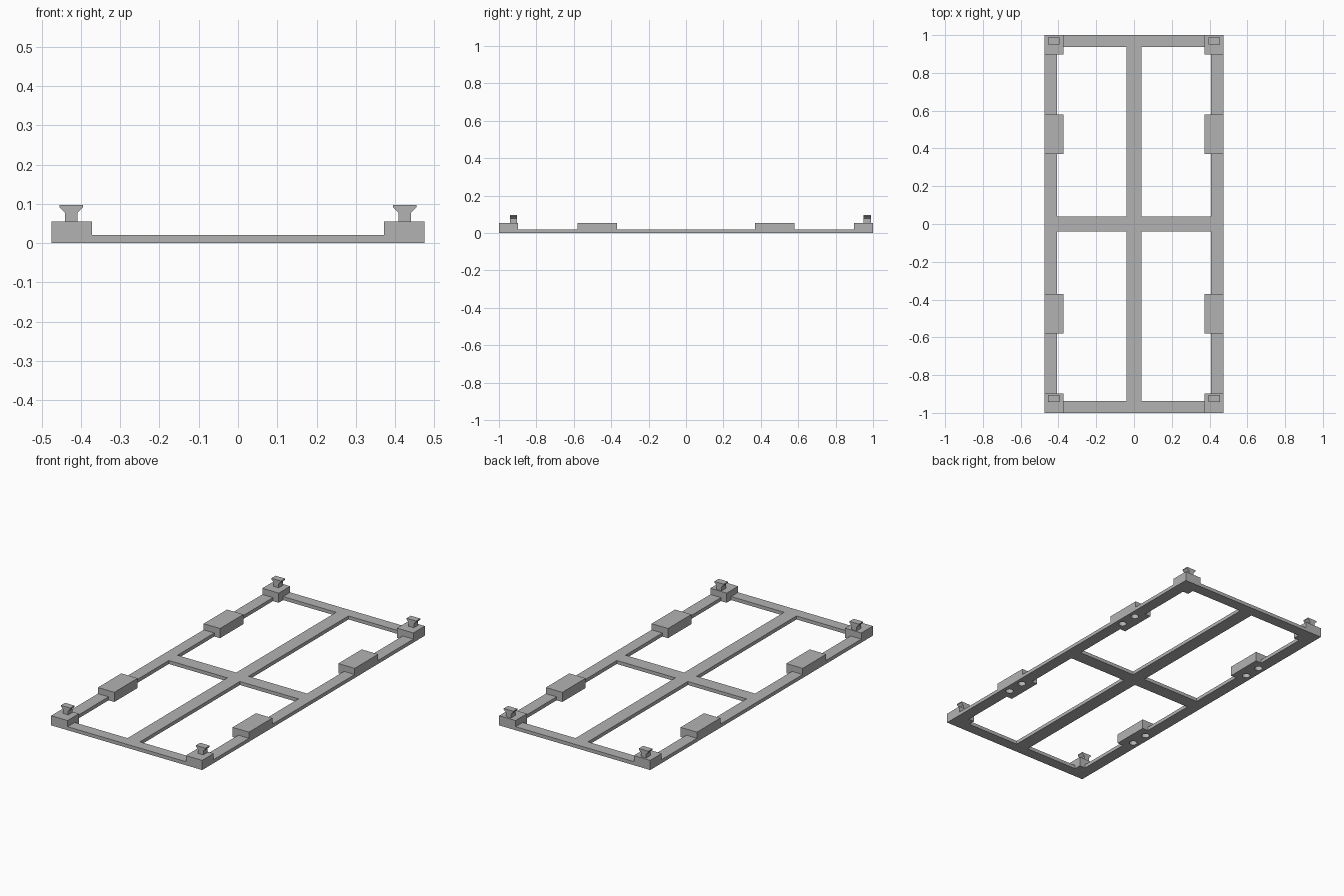
import bpy
import bmesh
from mathutils import Matrix, Vector

cube = bpy.data.objects.get("Cube")
if cube:
    bpy.data.objects.remove(cube, do_unlink=True)

HALF_X, HALF_Y = 0.475, 1.0
BAR_H, PAD_H = 0.02, 0.055
PAD_X = 0.372            # inner edge of every pad

grey = bpy.data.materials.new("plain grey")
grey.use_nodes = True
colour = (0.45, 0.45, 0.45, 1)
grey.diffuse_color = colour
grey.node_tree.nodes["Principled BSDF"].inputs["Base Color"].default_value = colour


def finish(bm, name):
    bmesh.ops.recalc_face_normals(bm, faces=bm.faces)
    mesh = bpy.data.meshes.new(name)
    bm.to_mesh(mesh)
    bm.free()
    mesh.materials.append(grey)
    obj = bpy.data.objects.new(name, mesh)
    bpy.context.collection.objects.link(obj)
    return obj


def extrude_faces(bm, faces, offset):
    result = bmesh.ops.extrude_face_region(bm, geom=faces, use_keep_orig=True)
    verts = [g for g in result["geom"] if isinstance(g, bmesh.types.BMVert)]
    bmesh.ops.translate(bm, verts=verts, vec=offset)


def box(name, x0, x1, y0, y1, z0, z1):
    bm = bmesh.new()
    size = Matrix.Diagonal((x1 - x0, y1 - y0, z1 - z0, 1))
    centre = Vector((x0 + x1, y0 + y1, z0 + z1)) / 2
    bmesh.ops.create_cube(bm, size=1, matrix=Matrix.Translation(centre) @ size)
    return finish(bm, name)


def cut(obj, cutter):
    mod = obj.modifiers.new("holes", "BOOLEAN")
    mod.operation = "DIFFERENCE"
    mod.solver = "EXACT"
    mod.object = cutter


# Flat frame: a plate of bars around four open windows
xs = [-HALF_X, -0.408, -0.039, 0.039, 0.408, HALF_X]
ys = [-HALF_Y, -0.937, -0.039, 0.039, 0.937, HALF_Y]
bm = bmesh.new()
grid = [[bm.verts.new((x, y, 0)) for y in ys] for x in xs]
for i in range(5):
    for j in range(5):
        if i % 2 and j % 2:
            continue
        bm.faces.new((grid[i][j], grid[i + 1][j], grid[i + 1][j + 1], grid[i][j + 1]))
extrude_faces(bm, bm.faces[:], (0, 0, BAR_H))
frame = finish(bm, "frame")

# Cutter for the round blind holes under the side pads
bm = bmesh.new()
for sx in (-1, 1):
    for sy in (-1, 1):
        for y in (0.422, 0.525):
            bmesh.ops.create_cone(
                bm, cap_ends=True, segments=32, radius1=0.021, radius2=0.021, depth=0.06,
                matrix=Matrix.Translation((sx * 0.435, sy * y, 0.01)))
hole_cutter = finish(bm, "hole_cutter")
hole_cutter.hide_render = True
hole_cutter.hide_viewport = True
cut(frame, hole_cutter)


def dovetail(name, x, y):
    """Upright tab with a narrow stem and a flared head."""
    half = [(0.016, PAD_H - 0.005), (0.016, 0.077), (0.03, 0.091), (0.03, 0.097)]
    outline = half + [(-px, pz) for px, pz in reversed(half)]
    bm = bmesh.new()
    face = bm.faces.new([bm.verts.new((x + px, y - 0.019, pz)) for px, pz in outline])
    extrude_faces(bm, [face], (0, 0.038, 0))
    return finish(bm, name)


# Corner pads with tabs, and side pads with holes
for side, sx in (("right", -1), ("left", 1)):
    x0, x1 = sorted((sx * PAD_X, sx * HALF_X))
    for end, sy in (("front", -1), ("back", 1)):
        label = f"{end}_{side}"
        y0, y1 = sorted((sy * 0.897, sy * HALF_Y))
        box(f"{label}_corner_pad", x0, x1, y0, y1, 0, PAD_H)
        dovetail(f"{label}_tab", sx * 0.425, sy * 0.946 + 0.023)
        y0, y1 = sorted((sy * 0.37, sy * 0.58))
        cut(box(f"{label}_side_pad", x0, x1, y0, y1, 0, PAD_H), hole_cutter)

# Bake the holes and drop the cutter
bpy.context.view_layer.update()
depsgraph = bpy.context.evaluated_depsgraph_get()
for obj in [o for o in bpy.context.collection.objects if o.modifiers.get("holes")]:
    baked = bpy.data.meshes.new_from_object(obj.evaluated_get(depsgraph))
    obj.modifiers.clear()
    obj.data = baked
bpy.data.objects.remove(hole_cutter, do_unlink=True)
